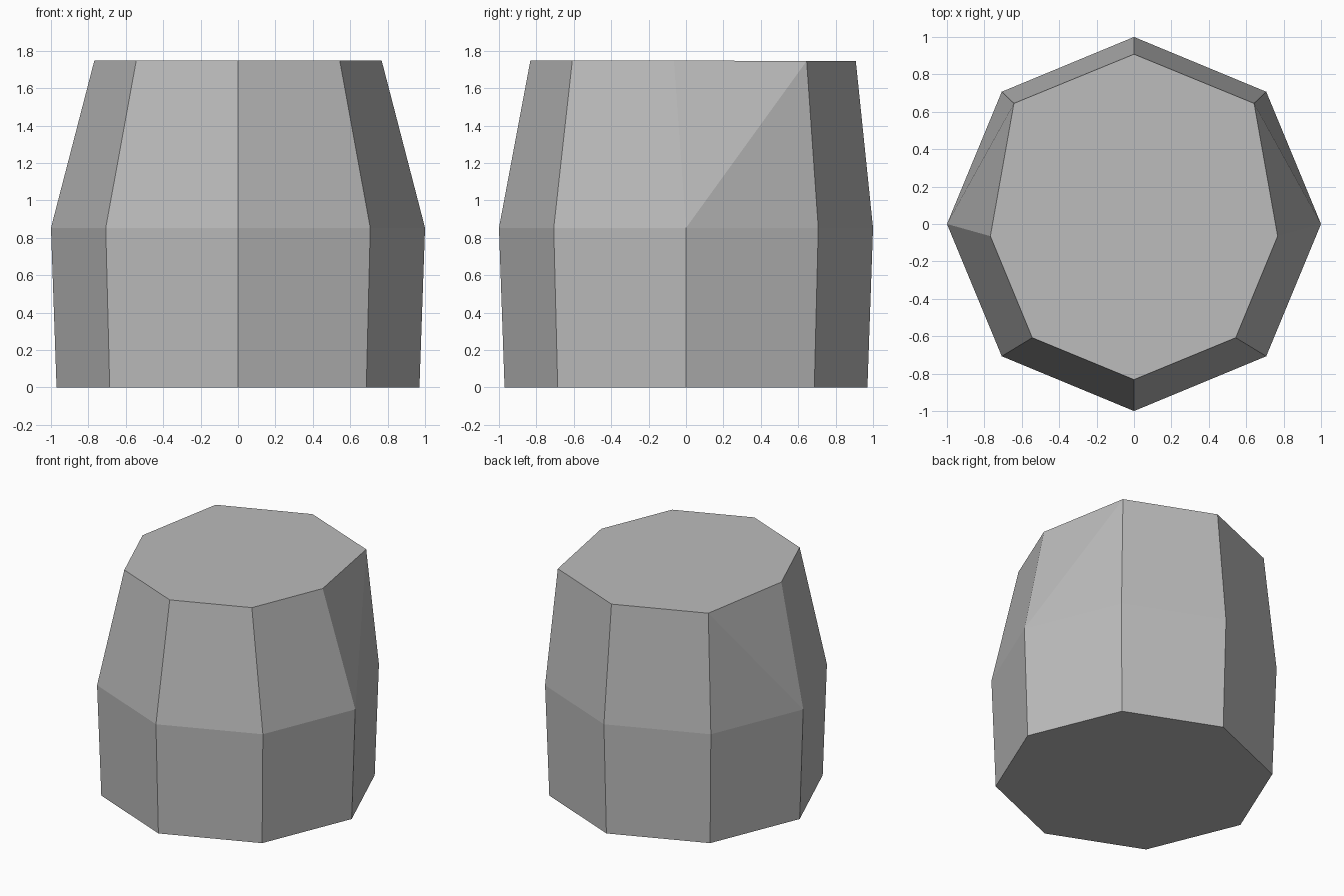
import bpy, bmesh, math

if "Cube" in bpy.data.objects:
    bpy.data.objects.remove(bpy.data.objects["Cube"])

# One flat grey for the whole body
grey = bpy.data.materials.new("plain grey")
grey.diffuse_color = (0.5, 0.5, 0.5, 1)
grey.use_nodes = True
grey.node_tree.nodes["Principled BSDF"].inputs["Base Color"].default_value = grey.diffuse_color


def octagon(radius, z):
    return [(radius * math.cos(i * math.pi / 4), radius * math.sin(i * math.pi / 4), z)
            for i in range(8)]


# Top outline: right half from back to front, mirrored to the left
back, front = (0, 0.908), (0, -0.832)
right = [(0.642, 0.645), (0.768, -0.065), (0.544, -0.608)]
left = [(-x, y) for x, y in right]
top = [right[1], right[0], back, left[0], left[1], left[2], front, right[2]]
top_ring = [(x, y, 1.748 - 0.004 * max(y, 0)) for x, y in top]

# Stacked rings: base, belly, narrowed top
bm = bmesh.new()
rings = [[bm.verts.new(p) for p in ring]
         for ring in (octagon(0.97, 0), octagon(1.0, 0.853), top_ring)]
base, belly, rim = rings
bm.faces.new(base[::-1])
bm.faces.new(rim)
for i in range(8):
    j = (i + 1) % 8
    bm.faces.new((base[i], base[j], belly[j], belly[i]))
    if i == 0:      # back right panel folds along its diagonal
        bm.faces.new((belly[0], belly[1], rim[1]))
        bm.faces.new((belly[0], rim[1], rim[0]))
    elif i == 3:    # back left panel, mirrored fold
        bm.faces.new((belly[3], belly[4], rim[3]))
        bm.faces.new((belly[4], rim[4], rim[3]))
    else:
        bm.faces.new((belly[i], belly[j], rim[j], rim[i]))
bmesh.ops.recalc_face_normals(bm, faces=bm.faces)

mesh = bpy.data.meshes.new("barrel_body")
bm.to_mesh(mesh)
bm.free()
mesh.materials.append(grey)
bpy.context.collection.objects.link(bpy.data.objects.new("barrel_body", mesh))
